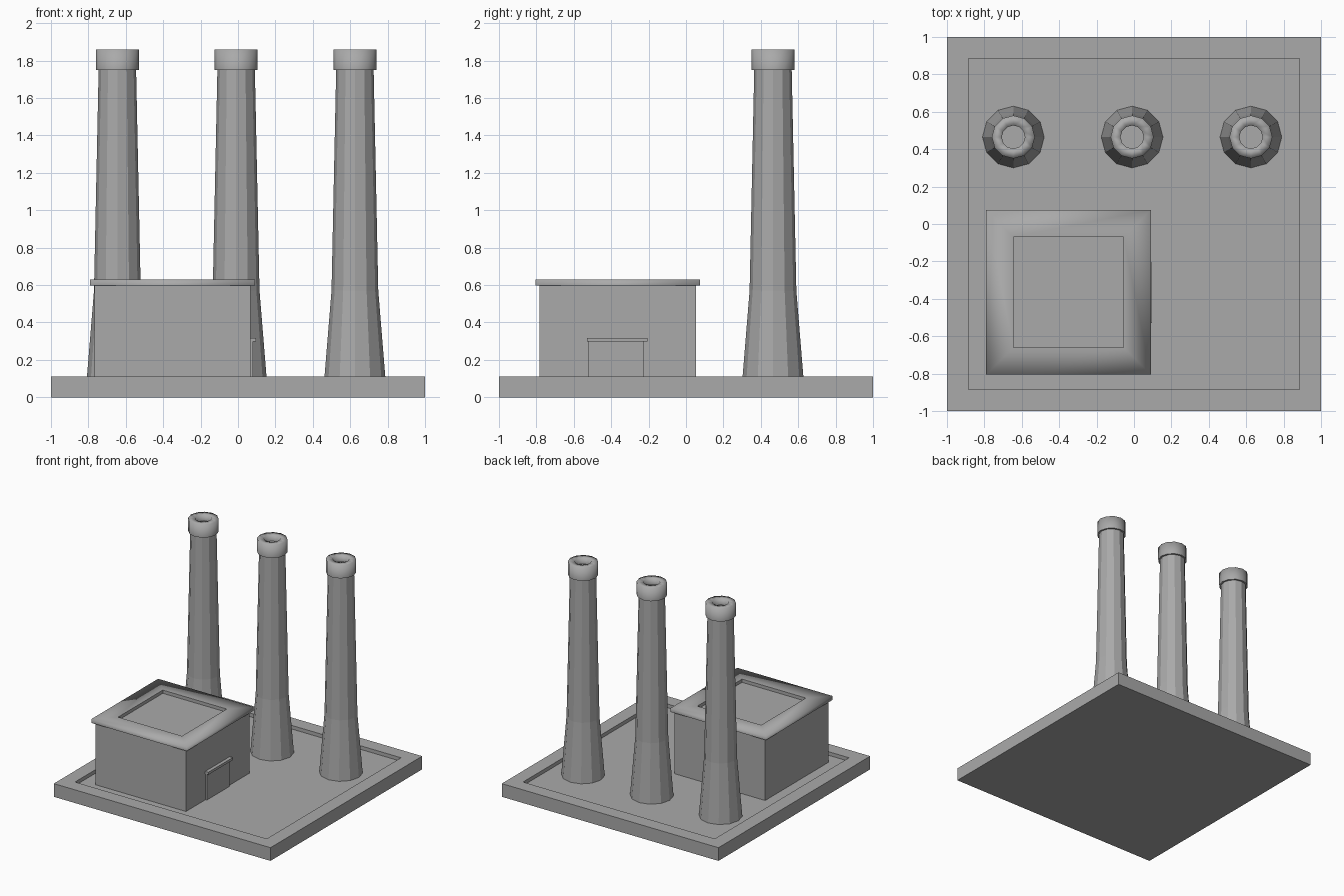
import bpy, math

cube = bpy.data.objects.get("Cube")
if cube:
    bpy.data.objects.remove(cube, do_unlink=True)

grey = bpy.data.materials.new("plain grey")
grey.use_nodes = True
colour = (0.4, 0.4, 0.4, 1)
grey.diffuse_color = colour
grey.node_tree.nodes["Principled BSDF"].inputs["Base Color"].default_value = colour


def loft(name, x, y, rings, sides, smooth_bands=()):
    """Closed solid through rings of (half width, z), capped at both ends."""
    square = sides == 4
    scale = math.sqrt(2) if square else 1
    turn = math.pi / 4 if square else 0
    verts, faces = [], [list(range(sides))[::-1]]
    for r, z in rings:
        for i in range(sides):
            a = turn + math.tau * i / sides
            verts.append((x + r * scale * math.cos(a), y + r * scale * math.sin(a), z))
    smooth = [False]
    for band in range(len(rings) - 1):
        for i in range(sides):
            j = (i + 1) % sides
            lo, hi = band * sides, (band + 1) * sides
            faces.append((lo + i, lo + j, hi + j, hi + i))
            smooth.append(band in smooth_bands)
    faces.append([len(verts) - sides + i for i in range(sides)])
    smooth.append(False)
    mesh = bpy.data.meshes.new(name)
    mesh.from_pydata(verts, [], faces)
    mesh.polygons.foreach_set("use_smooth", smooth)
    mesh.materials.append(grey)
    obj = bpy.data.objects.new(name, mesh)
    bpy.context.collection.objects.link(obj)
    return obj


def box(name, low, high):
    bpy.ops.mesh.primitive_cube_add(
        size=1, location=[(a + b) / 2 for a, b in zip(low, high)])
    obj = bpy.context.object
    obj.name = name
    obj.scale = [b - a for a, b in zip(low, high)]
    obj.data.materials.append(grey)
    return obj


# Ground slab with a sunken yard
FLOOR = 0.08
loft("ground_slab", 0, 0, [(1, 0), (1, 0.11), (0.885, 0.11), (0.885, FLOOR)], 4)

# Building walls and overhanging roof with a sunken centre
bx, by = -0.35, -0.365
loft("building_walls", bx, by, [(0.418, FLOOR), (0.418, 0.6)], 4)
loft("building_roof", bx, by,
     [(0.44, 0.598), (0.44, 0.63), (0.295, 0.63), (0.295, 0.603)], 4, (0, 1))

# Doorway on the building's left side
box("door", (0.05, -0.525, FLOOR), (0.08, -0.227, 0.3))
box("door_lintel", (0.05, -0.53, 0.297), (0.097, -0.207, 0.318))

# Three tapered chimneys with hollow collars
for label, cx in (("right", -0.645), ("middle", -0.01), ("left", 0.625)):
    loft(label + "_chimney", cx, 0.465,
         [(0.165, FLOOR), (0.125, 0.57), (0.1, 1.76)], 12)
    loft(label + "_chimney_collar", cx, 0.465,
         [(0.115, 1.75), (0.115, 1.86), (0.062, 1.86), (0.062, 1.81)], 12, (0, 1, 2))
